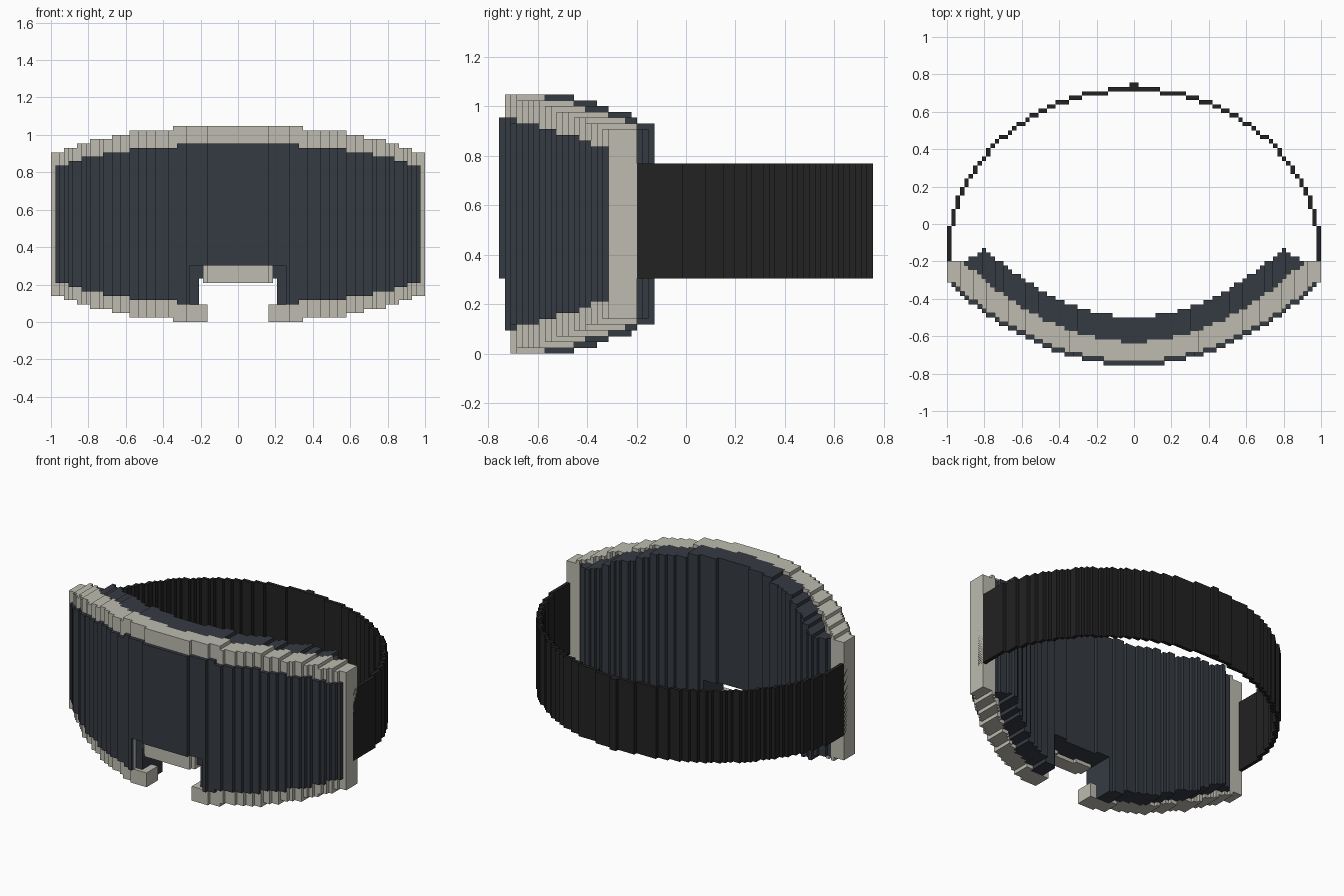
import bpy, bmesh, math

if "Cube" in bpy.data.objects:
    bpy.data.objects.remove(bpy.data.objects["Cube"], do_unlink=True)

V = 2 / 86      # size of one block
HALF = 43       # blocks from the middle to either side
TALL = 45       # blocks from the ground to the top


def material(name, rgb):
    m = bpy.data.materials.new(name)
    m.use_nodes = True
    m.diffuse_color = (*rgb, 1)
    m.node_tree.nodes["Principled BSDF"].inputs["Base Color"].default_value = (*rgb, 1)
    return m


slate = material("dark_slate", (0.036, 0.044, 0.055))
beige = material("warm_grey", (0.51, 0.50, 0.435))
black = material("strap_black", (0.016, 0.016, 0.016))


def snap(y):
    """Round a depth to the block grid, in blocks."""
    return round(y / V + 0.5) - 0.5


def box(bm, x0, x1, y0, y1, z0, z1):
    vs = [bm.verts.new((x * V, y * V, z * V))
          for z in (z0, z1) for x, y in ((x0, y0), (x1, y0), (x1, y1), (x0, y1))]
    bm.faces.new(vs[3::-1])
    bm.faces.new(vs[4:])
    for i in range(4):
        j = (i + 1) % 4
        bm.faces.new((vs[i], vs[j], vs[j + 4], vs[i + 4]))


def build(name, column, mat, count=HALF, extras=()):
    """Stack mirrored columns; equal neighbours merge into one box."""
    runs = [(*e[:2], e[2:]) for e in extras]
    start = 0
    for i in range(1, count + 1):
        if i == count or column(i) != column(start):
            if column(start):
                runs.append((start, i, column(start)))
            start = i
    bm = bmesh.new()
    for a, b, dims in runs:
        if a == 0:
            box(bm, -b, b, *dims)
        else:
            box(bm, a, b, *dims)
            box(bm, -b, -a, *dims)
    mesh = bpy.data.meshes.new(name)
    bm.to_mesh(mesh)
    bm.free()
    mesh.materials.append(mat)
    obj = bpy.data.objects.new(name, mesh)
    bpy.context.collection.objects.link(obj)


def drop(i, steps):
    return sum(i >= s for s in steps)


# Curved depths across the face
def mid(i):
    return (i + 0.5) * V


def lens_front(i):
    return snap(-0.757 + 0.44 * mid(i) ** 2)


def frame_back(i):
    return snap(min(-0.63 + 0.52 * mid(i) ** 2, -0.2))


def foam_back(i):
    x = mid(i)
    return snap(min(-0.495 + 0.57 * x * x, -0.13 - (x - 0.8) * 0.7))


FRAME_STEPS = (15, 25, 29, 34, 37, 40)
LENS_STEPS = (14, 25, 31, 36, 39)
NOTCH = 11      # half width of the nose opening


# Lens: one block proud of the frame
def lens(i):
    d = drop(i, LENS_STEPS)
    low = 13 if i < NOTCH else 4 + d
    return lens_front(i), lens_front(i) + 1, low, TALL - 4 - d


# Frame: open at the nose, with a bridge and two feet
def frame(i):
    d = drop(i, FRAME_STEPS)
    low = 9 if i < 8 else 13 if i < NOTCH else d
    return lens_front(i) + 1, frame_back(i), low, TALL - d


# Foam: dark padding behind the frame
def foam(i):
    d = drop(i * 1.17, FRAME_STEPS)
    low = 10 if i < 9 else d
    return frame_back(i), foam_back(i), low, TALL - d


# Strap: half an ellipse around the back
def strap(i):
    def arc(k):
        return snap(0.93 * math.sqrt(max(0, 1 - (k * V) ** 2)) - 0.2)
    top = arc(i)
    low = -10.5 if i == HALF - 1 else min(arc(i + 1), top - 1)
    return low, top, 13, 33


build("lens", lens, slate, HALF - 1)
build("frame", frame, beige, HALF,
      extras=[(7, NOTCH, lens_front(9) + 1, frame_back(9), 0, 4)])
build("foam_padding", foam, slate, 39,
      extras=[(8, 9, lens_front(9) + 2, frame_back(9), 10, 13),
              (9, NOTCH, lens_front(9) + 2, frame_back(9), 4, 13)])
build("strap", strap, black, HALF, extras=[(0, 1, 31.5, 32.5, 13, 33)])
